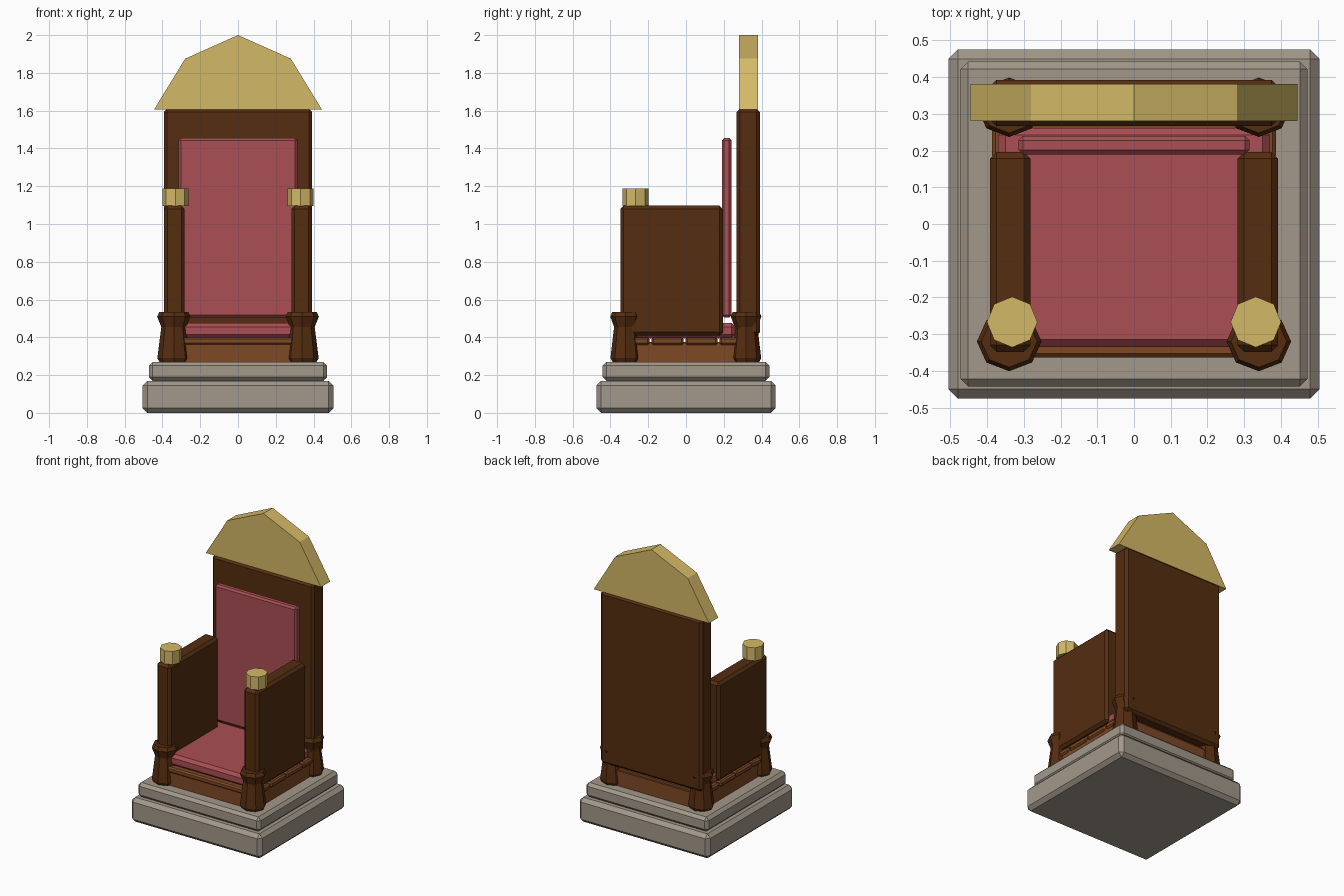
import bpy, bmesh, math

if "Cube" in bpy.data.objects:
    bpy.data.objects.remove(bpy.data.objects["Cube"])


def material(name, rgb):
    m = bpy.data.materials.new(name)
    lin = [((c / 255 + 0.055) / 1.055) ** 2.4 for c in rgb]
    m.diffuse_color = (*lin, 1)
    m.use_nodes = True
    m.node_tree.nodes["Principled BSDF"].inputs["Base Color"].default_value = m.diffuse_color
    return m


STONE = material("grey stone", (162, 152, 138))
DARK = material("dark wood", (85, 45, 16))
LIGHT = material("light wood", (126, 72, 36))
RED = material("red cloth", (170, 78, 83))
GOLD = material("gold", (212, 185, 102))


def finish(name, bm, mat):
    bmesh.ops.recalc_face_normals(bm, faces=bm.faces)
    me = bpy.data.meshes.new(name)
    bm.to_mesh(me)
    bm.free()
    me.materials.append(mat)
    ob = bpy.data.objects.new(name, me)
    bpy.context.collection.objects.link(ob)
    return ob


def block(name, x, y, z, mat, bevel=0.0):
    """Box from (min, max) ranges, with chamfered edges."""
    bm = bmesh.new()
    bmesh.ops.create_cube(bm, size=1)
    for v in bm.verts:
        v.co = [r[0] if c < 0 else r[1] for c, r in zip(v.co, (x, y, z))]
    ob = finish(name, bm, mat)
    if bevel:
        mod = ob.modifiers.new("chamfer", "BEVEL")
        mod.width = bevel
        mod.segments = 1
    return ob


def turned(name, cx, cy, profile, mat, ysquash=1.0, sides=8):
    """Faceted turned post from a list of (radius, height)."""
    bm = bmesh.new()
    rings = []
    for r, z in profile:
        angles = [2 * math.pi * i / sides for i in range(sides)]
        rings.append([bm.verts.new((cx + r * math.cos(a),
                                    cy + r * ysquash * math.sin(a), z)) for a in angles])
    for lo, hi in zip(rings, rings[1:]):
        for i in range(sides):
            j = (i + 1) % sides
            bm.faces.new((lo[i], lo[j], hi[j], hi[i]))
    bm.faces.new(rings[0])
    bm.faces.new(rings[-1])
    return finish(name, bm, mat)


# Stepped stone plinth
block("lower_plinth", (-.505, .505), (-.475, .475), (0, .17), STONE, .025)
block("upper_plinth", (-.472, .472), (-.442, .442), (.17, .27), STONE, .02)

# Seat frame, slats and cushion
block("seat_apron", (-.375, .375), (-.355, .36), (.27, .375), LIGHT)
for i in range(4):
    y = -.363 + i * .18
    block(f"seat_slat_{i + 1}", (-.387, .387), (y, y + .17), (.36, .40), LIGHT, .01)
block("seat_cushion", (-.37, .37), (-.335, .262), (.395, .475), RED, .02)

# Back
block("back_panel", (-.393, .393), (.267, .392), (.41, 1.61), DARK, .018)
block("back_cushion", (-.315, .315), (.19, .24), (.505, 1.455), RED, .012)

# Arms, finials and legs on both sides
LEG = [(.076, .27), (.087, .29), (.066, .455), (.088, .51), (.076, .535)]
for side, s in (("left", -1), ("right", 1)):
    block(f"{side}_arm", sorted((s * .282, s * .392)), (-.348, .196), (.41, 1.097), DARK, .018)
    turned(f"{side}_arm_finial", s * .332, -.267, [(.069, 1.095), (.069, 1.187)], GOLD)
    turned(f"{side}_front_leg", s * .34, -.32, LEG, DARK, .92)
    turned(f"{side}_back_leg", s * .34, .318, LEG, DARK, .92)

# Faceted gold crest
bm = bmesh.new()
outline = [(-.445, 1.605), (.445, 1.605), (.28, 1.875), (0, 2.0), (-.28, 1.875)]
face = bm.faces.new([bm.verts.new((x, .28, z)) for x, z in outline])
ext = bmesh.ops.extrude_face_region(bm, geom=[face], use_keep_orig=True)
for g in ext["geom"]:
    if isinstance(g, bmesh.types.BMVert):
        g.co.y = .382
finish("crest", bm, GOLD)
